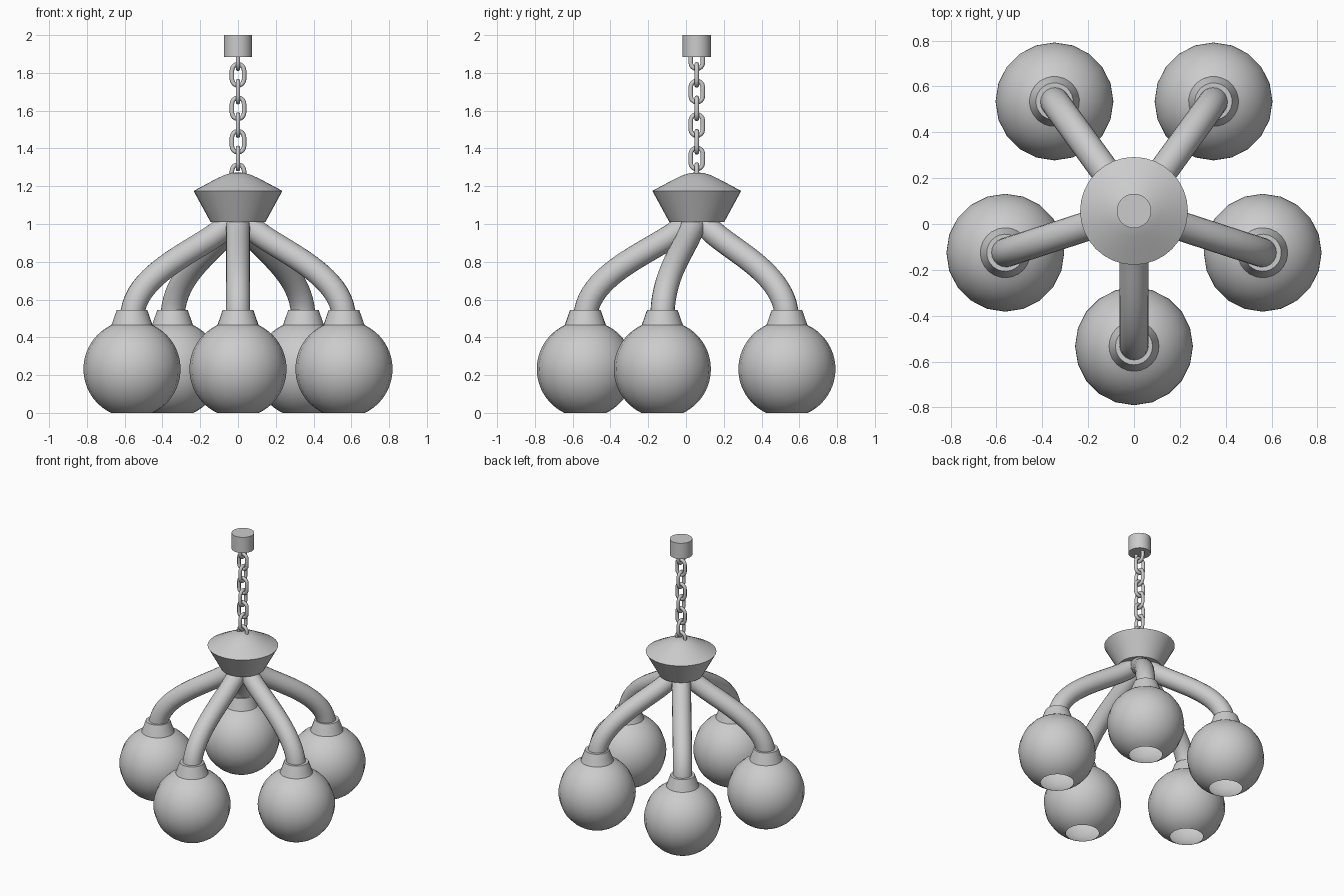
import bpy, bmesh, math
from mathutils import Vector, Matrix

if "Cube" in bpy.data.objects:
    bpy.data.objects.remove(bpy.data.objects["Cube"])

AXIS = Vector((0, 0.057, 0))
ARM_R = 0.59


def finish(name, bm, matrix, smooth=40):
    bmesh.ops.recalc_face_normals(bm, faces=bm.faces)
    me = bpy.data.meshes.new(name)
    bm.to_mesh(me)
    bm.free()
    ob = bpy.data.objects.new(name, me)
    bpy.context.collection.objects.link(ob)
    ob.matrix_world = matrix
    bpy.ops.object.select_all(action='DESELECT')
    ob.select_set(True)
    bpy.context.view_layer.objects.active = ob
    bpy.ops.object.shade_smooth_by_angle(angle=math.radians(smooth))
    return ob


def lathe(name, profile, sides, matrix):
    """Revolve (radius, z) points around the local z axis."""
    bm = bmesh.new()
    vs = [bm.verts.new((r, 0, z)) for r, z in profile]
    es = [bm.edges.new(p) for p in zip(vs, vs[1:])]
    bmesh.ops.spin(bm, geom=vs + es, cent=(0, 0, 0), axis=(0, 0, 1),
                   angle=math.tau, steps=sides, use_duplicate=False)
    bmesh.ops.remove_doubles(bm, verts=bm.verts, dist=1e-5)
    return finish(name, bm, matrix)


def tube(name, path, side, radius, sides, matrix, closed=False):
    """Sweep a circle along a planar path; side is the plane normal."""
    bm = bmesh.new()
    n = len(path)
    rings = []
    for i, p in enumerate(path):
        a = path[i - 1] if closed or i else p
        b = path[(i + 1) % n] if closed or i < n - 1 else p
        out = (b - a).normalized().cross(side)
        rings.append([bm.verts.new(p + radius * (math.cos(t) * out + math.sin(t) * side))
                      for t in (math.tau * k / sides for k in range(sides))])
    for i in range(n if closed else n - 1):
        r, s = rings[i], rings[(i + 1) % n]
        for k in range(sides):
            j = (k + 1) % sides
            bm.faces.new((r[k], r[j], s[j], s[k]))
    if not closed:
        bm.faces.new(rings[0])
        bm.faces.new(rings[-1])
    return finish(name, bm, matrix)


centre = Matrix.Translation(AXIS)

# Ceiling cap and hub
lathe("ceiling_cap", [(0, 1.885), (0.075, 1.885), (0.075, 2), (0, 2)], 32, centre)
lathe("hub", [(0, 1.01), (0.145, 1.01), (0.235, 1.175), (0.17, 1.21), (0.115, 1.239),
              (0.07, 1.26), (0.035, 1.27), (0, 1.273)], 32, centre)

# Chain: alternating oval links
link = []
for sign in (1, -1):
    for k in range(9):
        t = math.pi * k / 8 + (0 if sign > 0 else math.pi)
        link.append(Vector((0.032 * math.cos(t), 0, 0.024 * sign + 0.032 * math.sin(t))))
for i in range(8):
    turn = Matrix.Rotation(math.pi / 2 * ((i + 1) % 2), 4, 'Z')
    pos = Matrix.Translation(AXIS + Vector((0, 0, 1.878 - 0.0885 * i)))
    tube(f"chain_link_{i + 1}", link, Vector((0, 1, 0)), 0.012, 10, pos @ turn, True)

# Arm path: S-shaped bezier in the local xz plane
p0, p1, p2, p3 = (Vector((x, 0, z)) for x, z in
                  ((0.04, 1.03), (0.08, 0.9), (0.585, 0.78), (ARM_R, 0.5)))
arm = []
for k in range(25):
    t = k / 24
    u = 1 - t
    arm.append(u**3 * p0 + 3 * u * u * t * p1 + 3 * u * t * t * p2 + t**3 * p3)

# Globe shade: open at the bottom, open at the neck under the collar
R, CZ = 0.257, 0.232
a0, a1 = math.asin(-CZ / R), math.asin((0.465 - CZ) / R)
globe = [(R * math.cos(a), CZ + R * math.sin(a))
         for a in (a0 + (a1 - a0) * k / 24 for k in range(25))]

# Five arms, each with collar and globe
for i in range(5):
    spin = centre @ Matrix.Rotation(math.radians(-90 + 72 * i), 4, 'Z')
    end = spin @ Matrix.Translation((ARM_R, 0, 0))
    tube(f"arm_{i + 1}", arm, Vector((0, 1, 0)), 0.064, 20, spin)
    lathe(f"collar_{i + 1}", [(0.109, 0.465), (0.081, 0.545), (0, 0.545)], 24, end)
    lathe(f"globe_shade_{i + 1}", globe, 20, end)
